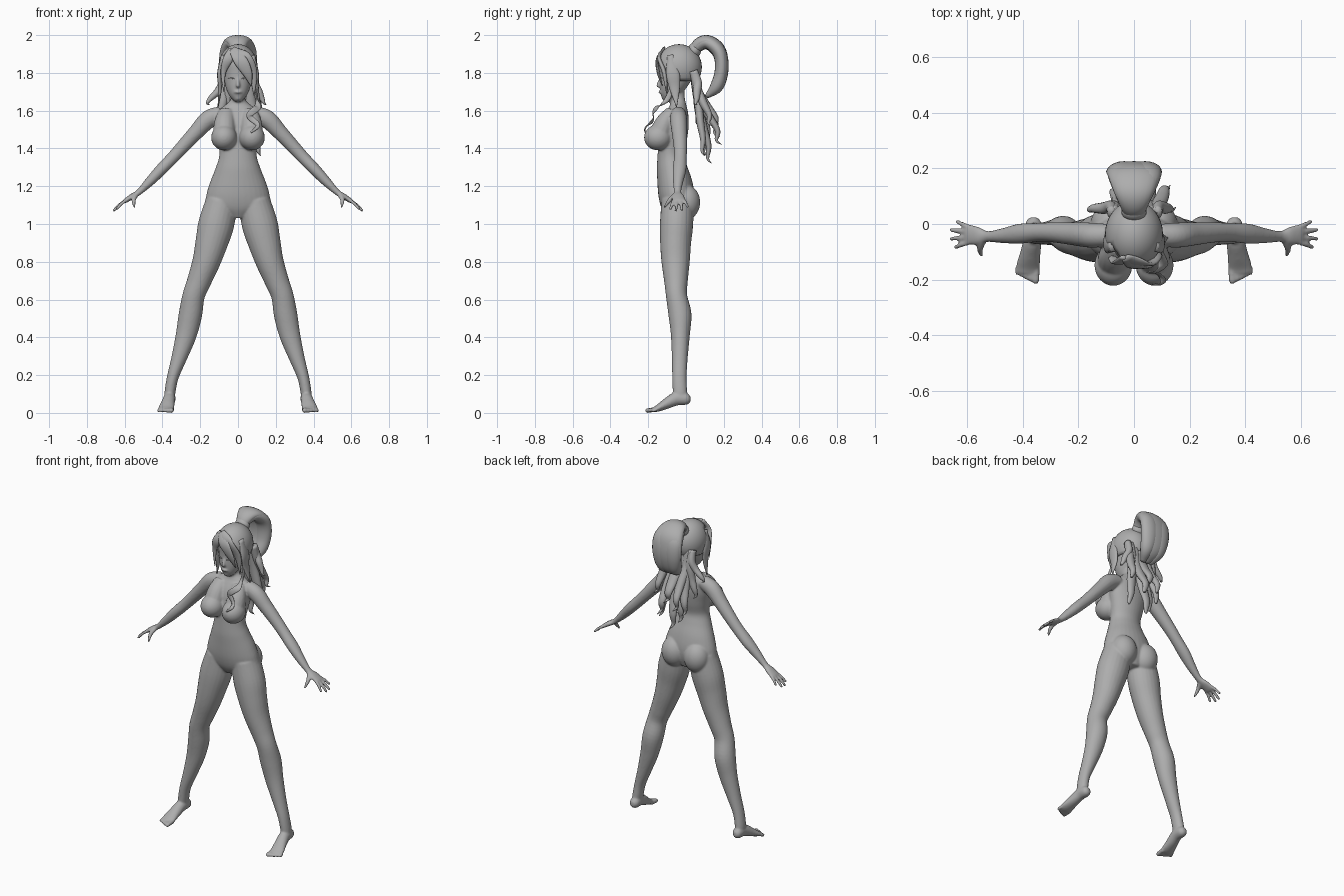
import bpy, bmesh, math
from mathutils import Vector, Matrix

grey = bpy.data.materials.new("clay_grey")
grey.diffuse_color = (0.42, 0.42, 0.42, 1)
X, Y = Vector((1, 0, 0)), Vector((0, 1, 0))


def spline(pts, steps):
    """Catmull-Rom through (x, y, z, ra, rb) points."""
    p = [Vector(q) for q in pts]
    p = [2 * p[0] - p[1]] + p + [2 * p[-1] - p[-2]]
    out = []
    for i in range(1, len(p) - 2):
        a, b, c, d = p[i - 1:i + 3]
        for s in range(steps):
            t = s / steps
            out.append(0.5 * (2 * b + (c - a) * t + (2 * a - 5 * b + 4 * c - d) * t * t
                              + (3 * b - a - 3 * c + d) * t ** 3))
    return out + [p[-2]]


def loft(bm, pts, ref=X, n=16, steps=5, side=1):
    """Closed tube of elliptical rings; ra lies along ref."""
    path = spline([(q[0] * side, *q[1:]) for q in pts], steps)
    rings = []
    for i, q in enumerate(path):
        t = (path[min(i + 1, len(path) - 1)] - path[max(i - 1, 0)]).xyz.normalized()
        a = (ref - t * ref.dot(t)).normalized()
        b = t.cross(a)
        ra, rb = max(q[3], .001), max(q[4], .001)
        rings.append([bm.verts.new(q.xyz + a * ra * math.cos(k * math.tau / n)
                                   + b * rb * math.sin(k * math.tau / n)) for k in range(n)])
    for r, s in zip(rings, rings[1:]):
        for k in range(n):
            bm.faces.new((r[k], r[(k + 1) % n], s[(k + 1) % n], s[k]))
    bm.faces.new(rings[0][::-1])
    bm.faces.new(rings[-1])


def ball(bm, c, r):
    m = Matrix.Translation(c) @ Matrix.Diagonal((*r, 1))
    return bmesh.ops.create_uvsphere(bm, u_segments=32, v_segments=20, radius=1, matrix=m)


def finish(name, bm):
    me = bpy.data.meshes.new(name)
    bmesh.ops.recalc_face_normals(bm, faces=bm.faces)
    bm.to_mesh(me)
    bm.free()
    me.materials.append(grey)
    me.polygons.foreach_set("use_smooth", [True] * len(me.polygons))
    ob = bpy.data.objects.new(name, me)
    bpy.context.collection.objects.link(ob)
    return ob


# ---- body: overlapping volumes fused into one skin
bm = bmesh.new()
loft(bm, [(0, -.04, 1.035, .05, .06), (0, -.045, 1.09, .165, .085), (0, -.05, 1.15, .168, .095),
          (0, -.06, 1.22, .148, .092), (0, -.075, 1.30, .117, .08), (0, -.08, 1.37, .098, .07),
          (0, -.07, 1.45, .108, .075), (0, -.058, 1.53, .125, .073), (0, -.045, 1.59, .12, .058),
          (0, -.042, 1.628, .07, .044), (0, -.045, 1.665, .037, .039), (0, -.05, 1.75, .036, .04)], n=32)
# head, with nose and chin
loft(bm, [(0, -.115, 1.652, .014, .014), (0, -.1, 1.675, .04, .042), (0, -.08, 1.715, .062, .063),
          (0, -.057, 1.78, .076, .086), (0, -.045, 1.84, .084, .098), (0, -.045, 1.90, .07, .085),
          (0, -.045, 1.935, .035, .045)], n=32)
loft(bm, [(0, -.13, 1.785, .006, .006), (0, -.143, 1.75, .008, .008), (0, -.147, 1.733, .012, .01),
          (0, -.138, 1.725, .006, .006)], n=12)
loft(bm, [(-.02, -.136, 1.697, .003, .003), (0, -.142, 1.699, .006, .006), (.02, -.136, 1.697, .003, .003)], Y, 10)

for s in (1, -1):
    # chest and seat masses
    ball(bm, (s * .074, -.148, 1.458), (.068, .074, .068))
    loft(bm, [(.06, -.075, 1.60, .04, .03), (.07, -.11, 1.54, .055, .05), (.074, -.14, 1.47, .06, .06)], side=s)
    ball(bm, (s * .078, .0, 1.115), (.078, .075, .092))
    # leg
    loft(bm, [(.085, -.045, 1.12, .085, .085), (.115, -.05, 1.0, .095, .088), (.14, -.055, .9, .086, .082),
              (.168, -.055, .8, .074, .075), (.205, -.053, .7, .064, .063), (.235, -.05, .62, .059, .056),
              (.252, -.032, .52, .062, .061), (.275, -.03, .41, .055, .05), (.312, -.033, .29, .041, .042),
              (.345, -.035, .19, .031, .038), (.36, -.032, .11, .029, .038), (.362, -.03, .07, .026, .034)], n=24, side=s)
    # foot and toes
    loft(bm, [(.358, .024, .075, .012, .014), (.36, .004, .074, .029, .031), (.363, -.05, .075, .032, .036),
              (.372, -.105, .048, .037, .028), (.38, -.15, .024, .043, .018), (.383, -.175, .016, .04, .012)], side=s)
    for k in range(5):
        x, r = .35 + .017 * k, .013 - .0012 * k
        loft(bm, [(x, -.155, .018, r, r), (x + .002, -.185 + .006 * k, .015, r, r),
                  (x + .003, -.205 + .008 * k, .012, r, r), (x + .003, -.215 + .008 * k, .011, r * .5, r * .5)],
             n=10, side=s)
    # arm and palm
    loft(bm, [(.09, -.04, 1.585, .04, .04), (.155, -.04, 1.555, .045, .048), (.22, -.035, 1.488, .041, .041),
              (.29, -.03, 1.412, .036, .036), (.345, -.03, 1.352, .034, .033), (.41, -.035, 1.285, .036, .031),
              (.47, -.042, 1.222, .027, .025), (.525, -.045, 1.168, .02, .016), (.562, -.042, 1.145, .033, .015),
              (.596, -.038, 1.123, .036, .012), (.606, -.038, 1.116, .033, .008)], Y, 20, side=s)
    # fingers and thumb
    for y0, y1, x1, z1 in ((-.066, -.082, .645, 1.076), (-.047, -.053, .661, 1.068),
                           (-.028, -.022, .66, 1.07), (-.011, .008, .64, 1.086)):
        loft(bm, [(.59, y0, 1.127, .009, .009), ((.59 + x1) / 2, (y0 + y1) / 2, (1.137 + z1) / 2, .009, .009),
                  (x1 - .006, y1, z1 + .006, .008, .008), (x1, y1, z1, .005, .005)], Y, 10, side=s)
    loft(bm, [(.54, -.055, 1.155, .014, .014), (.552, -.083, 1.13, .012, .013), (.551, -.103, 1.105, .009, .009),
              (.547, -.115, 1.085, .005, .005)], Y, 10, side=s)
body = finish("body", bm)
rm = body.modifiers.new("fuse", 'REMESH')
rm.mode, rm.voxel_size, rm.use_smooth_shade = 'VOXEL', .0055, True
sm = body.modifiers.new("soften", 'SMOOTH')
sm.factor, sm.iterations = .5, 6

# ---- eyes: thin closed lids
bm = bmesh.new()
for s in (1, -1):
    loft(bm, [(.018, -.138, 1.768, .003, .002), (.033, -.135, 1.772, .004, .003), (.05, -.122, 1.771, .003, .002)],
         Y, 8, side=s)
finish("eyelids", bm)

# ---- hair cap with the face opening cut out
bm = bmesh.new()
ball(bm, (0, -.037, 1.83), (.104, .121, .122))
gone = [f for f in bm.faces if (c := f.calc_center_median()).z < 1.755
        or (c.y < -.075 and c.z < 1.865 - .6 * c.x)]
bmesh.ops.delete(bm, geom=gone, context='FACES')
cap = finish("hair_cap", bm)
so = cap.modifiers.new("thick", 'SOLIDIFY')
so.thickness = .012

# ---- fringe and side locks around the face
bm = bmesh.new()
for pts in (
    [(-.03, -.12, 1.925, .02, .008), (.01, -.152, 1.87, .035, .008), (.05, -.146, 1.80, .026, .008), (.07, -.125, 1.73, .002, .002)],
    [(-.03, -.12, 1.925, .02, .008), (.035, -.142, 1.88, .035, .01), (.078, -.115, 1.80, .024, .012), (.085, -.1, 1.68, .002, .002)],
    [(-.03, -.12, 1.925, .02, .008), (-.055, -.138, 1.87, .026, .008), (-.078, -.122, 1.80, .014, .009), (-.075, -.125, 1.70, .002, .002)],
    [(-.07, -.08, 1.89, .02, .02), (-.098, -.07, 1.80, .012, .035), (-.095, -.06, 1.72, .01, .026), (-.105, -.06, 1.62, .002, .002)],
    [(.07, -.08, 1.89, .02, .02), (.098, -.07, 1.80, .012, .035), (.098, -.06, 1.72, .012, .028), (.12, -.05, 1.62, .002, .002)],
):
    loft(bm, pts, n=12)
finish("face_locks", bm)

# ---- spiral curl lying over the chest
bm = bmesh.new()
curl = [(.095, -.07, 1.73, .012, .006), (.1, -.1, 1.66, .014, .005)]
for i in range(10):
    t, a = i / 9, i * .95
    curl.append((.083 + .022 * math.cos(a), -.14 - .065 * min(t * 1.4, 1) - .014 * math.sin(a),
                 1.625 - .14 * t, .003, .019 * (1 - .75 * t * t)))
loft(bm, curl, Y, 10)
finish("chest_curl", bm)

# ---- ponytail arching up and back, in three overlapping bundles
bm = bmesh.new()
for dx, w, dz in ((0, 1, 0), (-.035, .62, -.012), (.04, .6, -.008)):
    loft(bm, [(0, .03, 1.90, .03, .025), (dx * .4, .065, 1.953 + dz, .05 * w, .03),
              (dx * .7, .115, 1.968 + dz, .072 * w, .032), (dx, .168, 1.93 + dz, .092 * w, .036),
              (dx, .188, 1.865, .1 * w, .036), (dx, .185, 1.79, .092 * w, .036),
              (dx, .16, 1.725, .066 * w, .034), (dx * .6, .11, 1.675, .015, .012)], n=20)
finish("ponytail", bm)
bm = bmesh.new()
ball(bm, (0, .045, 1.92), (.045, .035, .04))
finish("hair_tie", bm)

# ---- long wavy locks down the back: top x, tip (x, y, z), width
bm = bmesh.new()
for x0, x1, y1, z1, w in ((-.07, -.10, .07, 1.52, .026), (-.05, -.06, .13, 1.42, .03), (-.02, -.02, .11, 1.36, .034),
                          (.01, .02, .135, 1.32, .034), (.035, .07, .19, 1.42, .032), (.06, .12, .1, 1.36, .03),
                          (.08, .13, .14, 1.52, .026), (-.08, -.15, .06, 1.63, .02), (.085, .15, .06, 1.63, .02),
                          (0, .03, .18, 1.50, .034), (-.04, -.03, .18, 1.46, .028)):
    h = 1.80 - z1
    loft(bm, [(x0, .04, 1.81, w * .8, .022), (x0 * 1.05, .062, 1.80 - .3 * h, w, .022),
              (x0 * .6 + x1 * .4, .03 + y1 * .45, 1.80 - .58 * h, w * .95, .021),
              (x0 * .2 + x1 * .8 - .01, y1 * .85 + .005, 1.80 - .8 * h, w * .7, .015),
              (x1 - .012, y1 * .85, 1.80 - .94 * h, w * .35, .008), (x1, y1, z1, .001, .001)], n=12)
finish("back_locks", bm)
